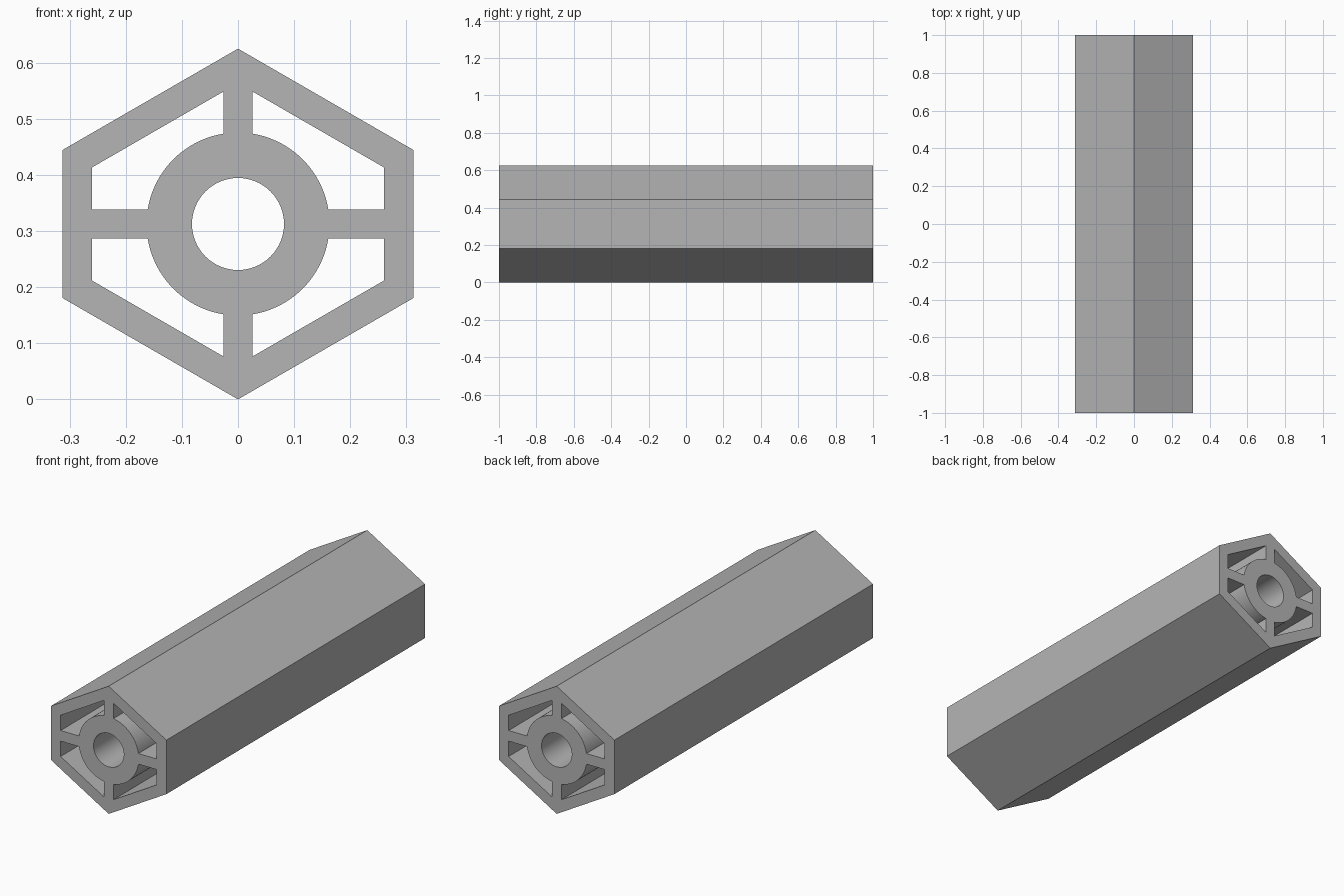
import bpy
import bmesh
from math import sin, cos, asin, pi, tan, radians
from mathutils import Vector

cube = bpy.data.objects.get("Cube")
if cube:
    bpy.data.objects.remove(cube, do_unlink=True)

LENGTH = 2.0
HALF = 0.3125        # half width and half height of the outer hexagon
INNER = 0.26         # half width of the cavities
INNER_TIP = 0.251    # height at which the cavity slopes would meet
SPOKE = 0.026        # half thickness of the spokes
HUB, BORE = 0.163, 0.082
SLOPE = tan(radians(30))

# One grey for the whole part
grey = bpy.data.materials.new("plain_grey")
grey.use_nodes = True
grey.diffuse_color = (0.46, 0.46, 0.46, 1)
grey.node_tree.nodes["Principled BSDF"].inputs["Base Color"].default_value = grey.diffuse_color


def arc(radius, start, end, steps):
    angles = [start + (end - start) * i / steps for i in range(steps + 1)]
    return [(radius * cos(a), radius * sin(a)) for a in angles]


# Cross-section outlines: hexagon, bore and four mirrored cavities
side = HALF * (1 - SLOPE)
hexagon = [(0, HALF), (HALF, side), (HALF, -side),
           (0, -HALF), (-HALF, -side), (-HALF, side)]
bore = arc(BORE, 0, 2 * pi, 64)[:-1]
lean = asin(SPOKE / HUB)
cavity = arc(HUB, lean, pi / 2 - lean, 20) + [
    (SPOKE, INNER_TIP - SPOKE * SLOPE),
    (INNER, INNER_TIP - INNER * SLOPE),
    (INNER, SPOKE)]
outlines = [hexagon, bore]
for sx in (1, -1):
    for sz in (1, -1):
        outlines.append([(sx * x, sz * z) for x, z in cavity])

# Fill the section between the outlines and extrude it along y
bm = bmesh.new()
edges = []
for outline in outlines:
    verts = [bm.verts.new((x, -LENGTH / 2, z + HALF)) for x, z in outline]
    edges += [bm.edges.new((a, b)) for a, b in zip(verts, verts[1:] + verts[:1])]
bmesh.ops.triangle_fill(bm, edges=edges, use_beauty=True, normal=Vector((0, -1, 0)))
extruded = bmesh.ops.extrude_face_region(bm, geom=bm.faces[:])
moved = [v for v in extruded["geom"] if isinstance(v, bmesh.types.BMVert)]
bmesh.ops.translate(bm, verts=moved, vec=(0, LENGTH, 0))
bmesh.ops.recalc_face_normals(bm, faces=bm.faces[:])

mesh = bpy.data.meshes.new("hexagonal_spacer")
bm.to_mesh(mesh)
bm.free()
mesh.materials.append(grey)
spacer = bpy.data.objects.new("hexagonal_spacer", mesh)
bpy.context.collection.objects.link(spacer)

# Smooth the round walls, keep the corners crisp
bpy.ops.object.select_all(action="DESELECT")
spacer.select_set(True)
bpy.context.view_layer.objects.active = spacer
bpy.ops.object.shade_smooth_by_angle(angle=radians(25))
